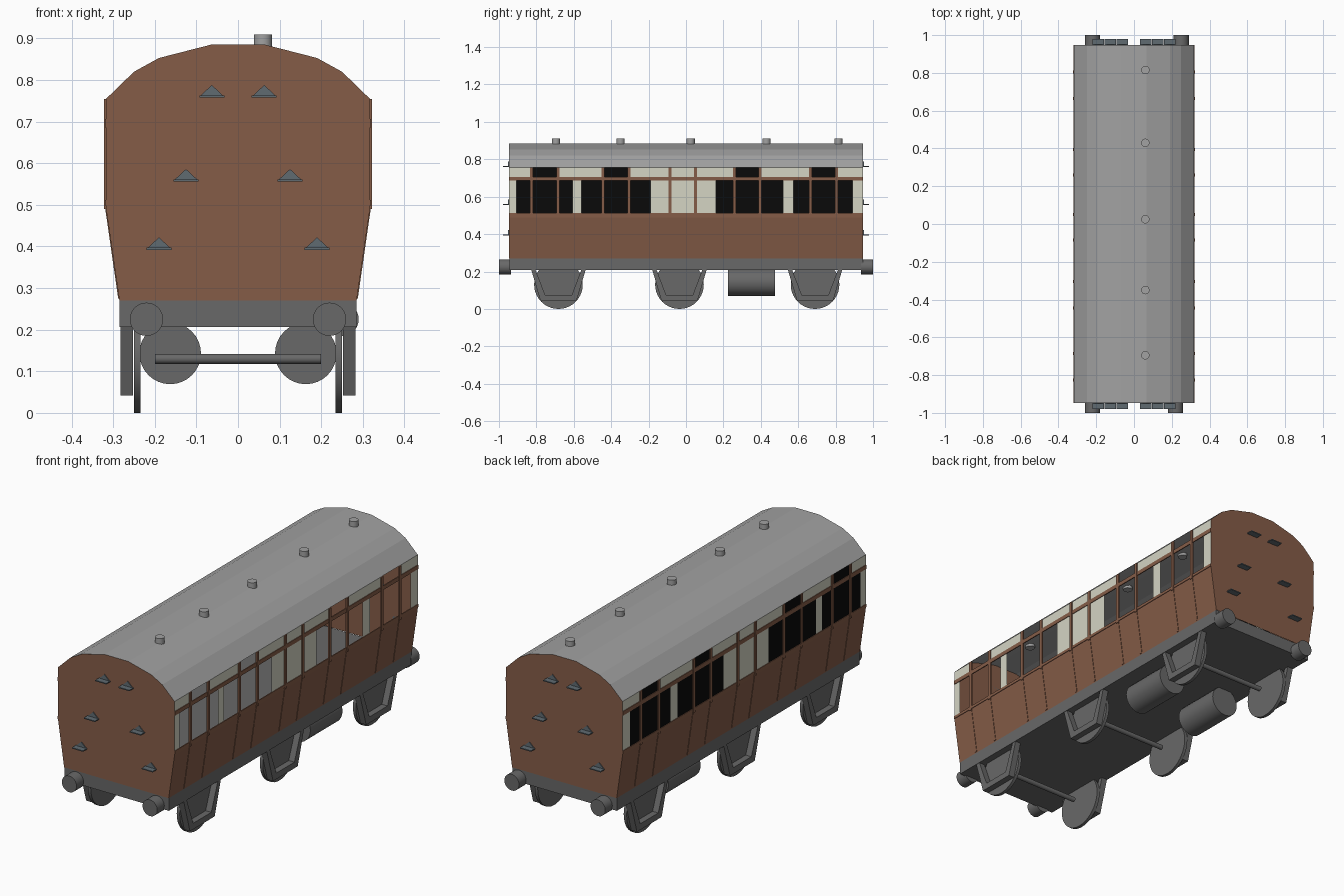
import bpy, bmesh, math
from mathutils import Matrix

if "Cube" in bpy.data.objects:
    bpy.data.objects.remove(bpy.data.objects["Cube"])


def material(name, rgb):
    m = bpy.data.materials.new(name)
    m.diffuse_color = (*rgb, 1)
    m.use_nodes = True
    m.node_tree.nodes["Principled BSDF"].inputs["Base Color"].default_value = m.diffuse_color
    return m


BROWN = material("brown_paint", (0.235, 0.108, 0.064))
CREAM = material("cream_paint", (0.66, 0.66, 0.55))
ROOF = material("roof_grey", (0.36, 0.36, 0.36))
IRON = material("chassis_grey", (0.14, 0.14, 0.14))
BLACK = material("dark_glass", (0.003, 0.003, 0.003))
STEEL = material("step_steel", (0.115, 0.145, 0.165))


def finish(name, bm, mats, smooth=False):
    me = bpy.data.meshes.new(name)
    bm.to_mesh(me)
    bm.free()
    ob = bpy.data.objects.new(name, me)
    bpy.context.collection.objects.link(ob)
    for m in mats:
        me.materials.append(m)
    if smooth:
        bpy.ops.object.select_all(action='DESELECT')
        ob.select_set(True)
        bpy.context.view_layer.objects.active = ob
        bpy.ops.object.shade_smooth_by_angle(angle=math.radians(35))
    return ob


def box(bm, x, y, z):
    """Add a box from (min, max) pairs."""
    mid = [(a + b) / 2 for a, b in (x, y, z)]
    size = [abs(b - a) for a, b in (x, y, z)]
    bmesh.ops.create_cube(bm, size=1, matrix=Matrix.Translation(mid) @ Matrix.Diagonal((*size, 1)))


def cylinder(name, centre, r, length, axis, mat, seg=32):
    bm = bmesh.new()
    rot = {'X': Matrix.Rotation(math.pi / 2, 4, 'Y'),
           'Y': Matrix.Rotation(math.pi / 2, 4, 'X'), 'Z': Matrix()}[axis]
    bmesh.ops.create_cone(bm, cap_ends=True, segments=seg, radius1=r, radius2=r,
                          depth=length, matrix=Matrix.Translation(centre) @ rot)
    return finish(name, bm, [mat], True)


def prism(bm, pts, move):
    """Extrude a closed outline along the vector move."""
    f = bm.faces.new([bm.verts.new(p) for p in pts])
    ext = bmesh.ops.extrude_face_region(bm, geom=[f], use_keep_orig=True)
    bmesh.ops.translate(bm, vec=move, verts=[g for g in ext["geom"] if isinstance(g, bmesh.types.BMVert)])
    bmesh.ops.recalc_face_normals(bm, faces=bm.faces)


END = 0.947
BASE, WAIST, EAVES = 0.27, 0.49, 0.755
ARC = [(0.317, EAVES), (0.25, 0.82), (0.19, 0.853), (0.065, 0.885)]
ARC += [(-x, z) for x, z in reversed(ARC)]
DOORS = [(-0.825, -0.685), (-0.445, -0.305), (-0.085, 0.05), (0.26, 0.395), (0.665, 0.805)]
WINDOWS = [(-0.907, -0.607), (-0.56, -0.19), (0.16, 0.518), (0.575, 0.89)]
LIGHTS = [d for i, d in enumerate(DOORS) if i != 2]


def wall_x(z):
    return 0.317 if z >= WAIST else 0.285 + 0.032 * (z - BASE) / (WAIST - BASE)


def inside(v, spans):
    return any(a < v < b for a, b in spans)


# Side walls: open window cells on the right, dark panes on the left
zs = [BASE, WAIST, 0.51, 0.688, 0.705, EAVES]
ys = sorted({-END, END, *[v for s in WINDOWS + DOORS for v in s]})
for side, name in ((1, "right_wall"), (-1, "left_wall")):
    bm = bmesh.new()
    grid = [[bm.verts.new((side * wall_x(z), y, z)) for y in ys] for z in zs]
    for i in range(len(zs) - 1):
        for j in range(len(ys) - 1):
            z, y = (zs[i] + zs[i + 1]) / 2, (ys[j] + ys[j + 1]) / 2
            glass = (0.51 < z < 0.688 and inside(y, WINDOWS)) or (z > 0.705 and inside(y, LIGHTS))
            if glass and side > 0:
                continue
            q = [grid[i][j], grid[i][j + 1], grid[i + 1][j + 1], grid[i + 1][j]]
            f = bm.faces.new(q if side > 0 else q[::-1])
            f.material_index = 2 if glass else (1 if z > 0.51 and not 0.688 < z < 0.705 else 0)
    finish(name, bm, [BROWN, CREAM, BLACK])

    # Door frame strips and horizontal mouldings
    bm = bmesh.new()
    for y in [v for d in DOORS for v in d]:
        box(bm, (side * 0.314, side * 0.322), (y - 0.008, y + 0.008), (WAIST, EAVES))
        prism(bm, [(side * 0.319, y - 0.006, WAIST), (side * 0.319, y + 0.006, WAIST),
                   (side * 0.288, y + 0.006, BASE + 0.005), (side * 0.288, y - 0.006, BASE + 0.005)],
              (-side * 0.004, 0, 0))
    for z0, z1 in ((0.498, 0.512), (0.686, 0.706)):
        box(bm, (side * 0.315, side * 0.320), (-END, END), (z0, z1))
    finish("side_mouldings", bm, [BROWN])

# End walls
for s, name in ((-1, "front_end"), (1, "back_end")):
    bm = bmesh.new()
    outline = [(0.285, BASE), (0.317, WAIST)] + ARC + [(-0.317, WAIST), (-0.285, BASE)]
    f = bm.faces.new([bm.verts.new((x, s * END, z)) for x, z in outline])
    f.normal_update()
    if f.normal.y * s < 0:
        f.normal_flip()
    finish(name, bm, [BROWN])

    # End steps: flat tread with a triangular backing plate
    bm = bmesh.new()
    for x, z in ((0.063, 0.76), (0.125, 0.558), (0.19, 0.394)):
        for cx in (x, -x):
            box(bm, (cx - 0.03, cx + 0.03), (s * END, s * (END + 0.032)), (z - 0.002, z + 0.003))
            prism(bm, [(cx - 0.03, s * END, z), (cx + 0.03, s * END, z), (cx, s * END, z + 0.028)],
                  (0, s * 0.004, 0))
    finish("end_steps", bm, [STEEL])

# Roof
bm = bmesh.new()
rows = [[bm.verts.new((x, y, z)) for x, z in ARC] for y in (-END, END)]
for i in range(len(ARC) - 1):
    bm.faces.new((rows[0][i], rows[1][i], rows[1][i + 1], rows[0][i + 1]))
bmesh.ops.recalc_face_normals(bm, faces=bm.faces)
if sum(f.normal.z for f in bm.faces) < 0:
    bmesh.ops.reverse_faces(bm, faces=bm.faces)
finish("roof", bm, [ROOF])

# Roof vents
for y in (-0.695, -0.35, 0.025, 0.43, 0.815):
    cylinder("roof_vent", (0.06, y, 0.89), 0.022, 0.04, 'Z', ROOF, 20)

# Chassis
bm = bmesh.new()
box(bm, (-0.285, 0.285), (-0.945, 0.945), (0.207, BASE))
finish("chassis", bm, [IRON])

# Buffers
for x, s in ((-0.22, -1), (0.22, -1), (-0.22, 1), (0.25, 1)):
    cylinder("buffer", (x, s * 0.968, 0.225), 0.04, 0.064, 'Y', IRON)

# Wheels, axles and axle guards
for y in (-0.682, -0.035, 0.69):
    cylinder("axle", (0, y, 0.13), 0.012, 0.4, 'X', IRON, 16)
    for s in (-1, 1):
        cylinder("wheel", (s * 0.2425, y, 0.13), 0.13, 0.016, 'X', IRON, 40)
        bm = bmesh.new()
        half = [(0.145, 0.208), (0.096, 0.042)]
        inner = [(0.07, 0.072), (0.122, 0.208)]
        outline = half + [(-a, b) for a, b in reversed(half)] + [(-a, b) for a, b in reversed(inner)] + inner
        prism(bm, [(s * 0.252, y + a, b) for a, b in outline], (s * 0.031, 0, 0))
        finish("axle_guard", bm, [IRON])

# Underfloor tanks
for s in (-1, 1):
    cylinder("tank", (s * 0.163, 0.35, 0.143), 0.074, 0.25, 'Y', IRON)
